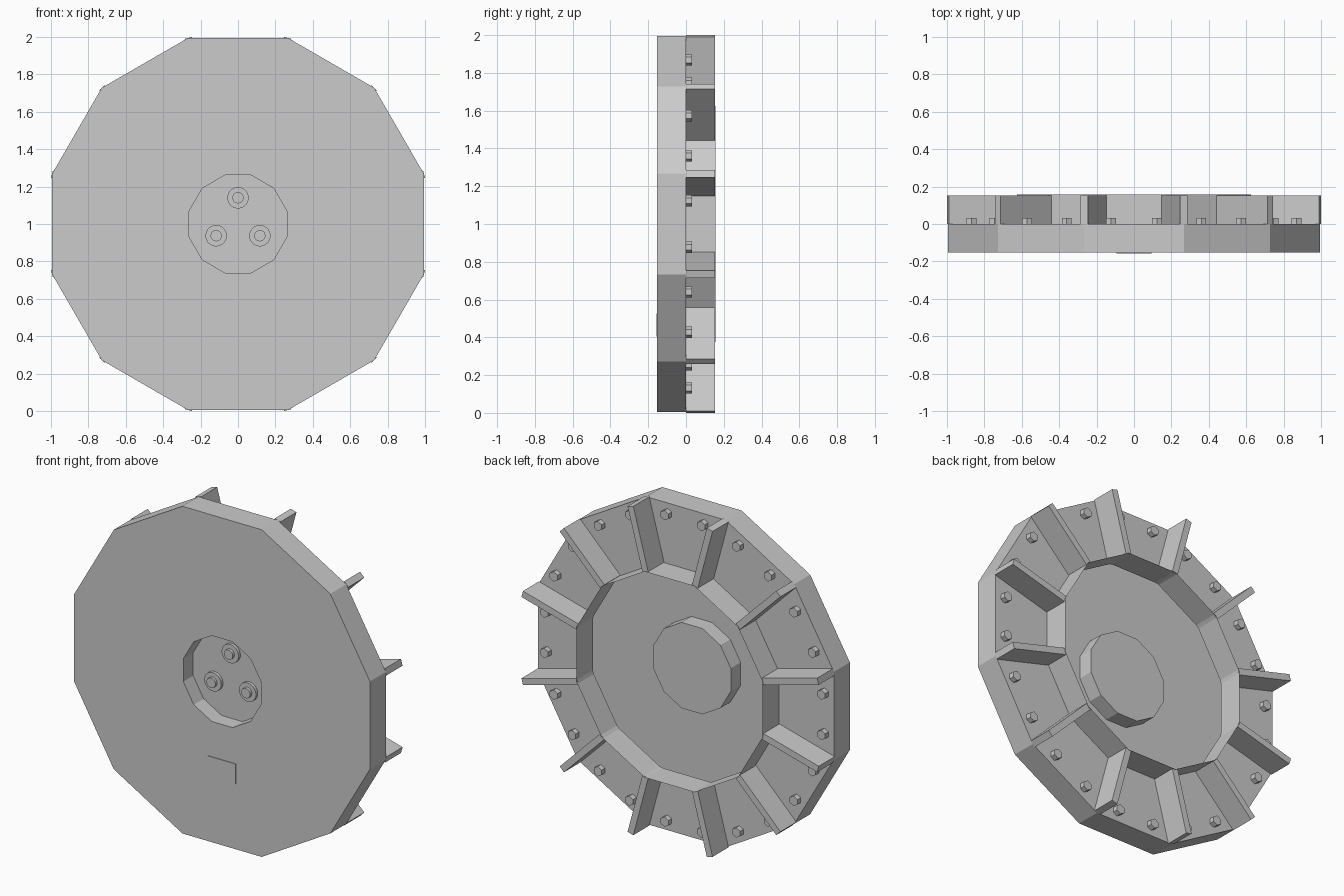
import bpy, bmesh, math
from mathutils import Matrix, Vector

if "Cube" in bpy.data.objects:
    bpy.data.objects.remove(bpy.data.objects["Cube"])

SIDES = 12
CZ = 1.0            # height of the wheel axis
FRONT = -0.153      # front plate position
HUB = -0.058        # floor of the hub recess

grey = bpy.data.materials.new("plain grey")
grey.diffuse_color = (0.6, 0.6, 0.6, 1)
grey.use_nodes = True
grey.node_tree.nodes["Principled BSDF"].inputs["Base Color"].default_value = grey.diffuse_color


def finish(name, bm):
    me = bpy.data.meshes.new(name)
    bm.to_mesh(me)
    bm.free()
    me.materials.append(grey)
    ob = bpy.data.objects.new(name, me)
    bpy.context.collection.objects.link(ob)
    return ob


def lathe(name, profile, sides=SIDES, cx=0.0, cz=CZ):
    """Turn a (radius, y) profile around an axis along y, flat sides up."""
    bm = bmesh.new()
    rings = []
    for r, y in profile:
        if r == 0:
            rings.append([bm.verts.new((cx, y, cz))] * sides)
            continue
        ang = [2 * math.pi * (k + 0.5) / sides for k in range(sides)]
        rings.append([bm.verts.new((cx + r * math.cos(a), y, cz + r * math.sin(a))) for a in ang])
    for p, q in zip(rings, rings[1:]):
        for k in range(sides):
            n = (k + 1) % sides
            quad = [p[k], q[k], q[n], p[n]]
            bm.faces.new(list(dict.fromkeys(quad)))
    return finish(name, bm)


def box(name, lo, hi, turn=0.0):
    """Box given in axis space, turned about the wheel axis."""
    lo, hi = Vector(lo), Vector(hi)
    bm = bmesh.new()
    bmesh.ops.create_cube(bm, size=1)
    mat = (Matrix.Translation((0, 0, CZ)) @ Matrix.Rotation(turn, 4, 'Y')
           @ Matrix.Translation((lo + hi) / 2) @ Matrix.Diagonal((*(hi - lo), 1)))
    bmesh.ops.transform(bm, matrix=mat, verts=bm.verts)
    return finish(name, bm)


# Hollow sheet body: recessed hub, front plate, rim and back flange
lathe("wheel_body", [(0, HUB), (0.27, HUB), (0.27, FRONT), (1.03, FRONT),
                     (1.03, 0), (0.648, 0)])
# Open collar standing on the back flange
lathe("back_collar", [(0.648, 0), (0.648, 0.157)])

# Ribs at every corner
for k in range(SIDES):
    box(f"rib_{k + 1}", (0.645, 0, -0.02), (1.03, 0.153, 0.02),
        math.radians(15 + 30 * k))

# Flange bolts, two per panel
for k in range(24):
    a = math.radians(7.5 + 15 * k)
    lathe(f"flange_bolt_{k + 1}", [(0.03, 0), (0.03, 0.032), (0, 0.032)], 6,
          0.94 * math.cos(a), CZ + 0.94 * math.sin(a))

# Three stepped bolts in the hub
for k in range(3):
    a = math.radians(90 + 120 * k)
    lathe(f"hub_bolt_{k + 1}",
          [(0, HUB - 0.035), (0.03, HUB - 0.035), (0.03, HUB - 0.018),
           (0.057, HUB - 0.018), (0.057, HUB)], 24,
          0.135 * math.cos(a), CZ + 0.005 + 0.135 * math.sin(a))

# Thin plate on the front
box("front_plate", (-0.094, FRONT - 0.004, -0.595), (0.094, FRONT, -0.475))
